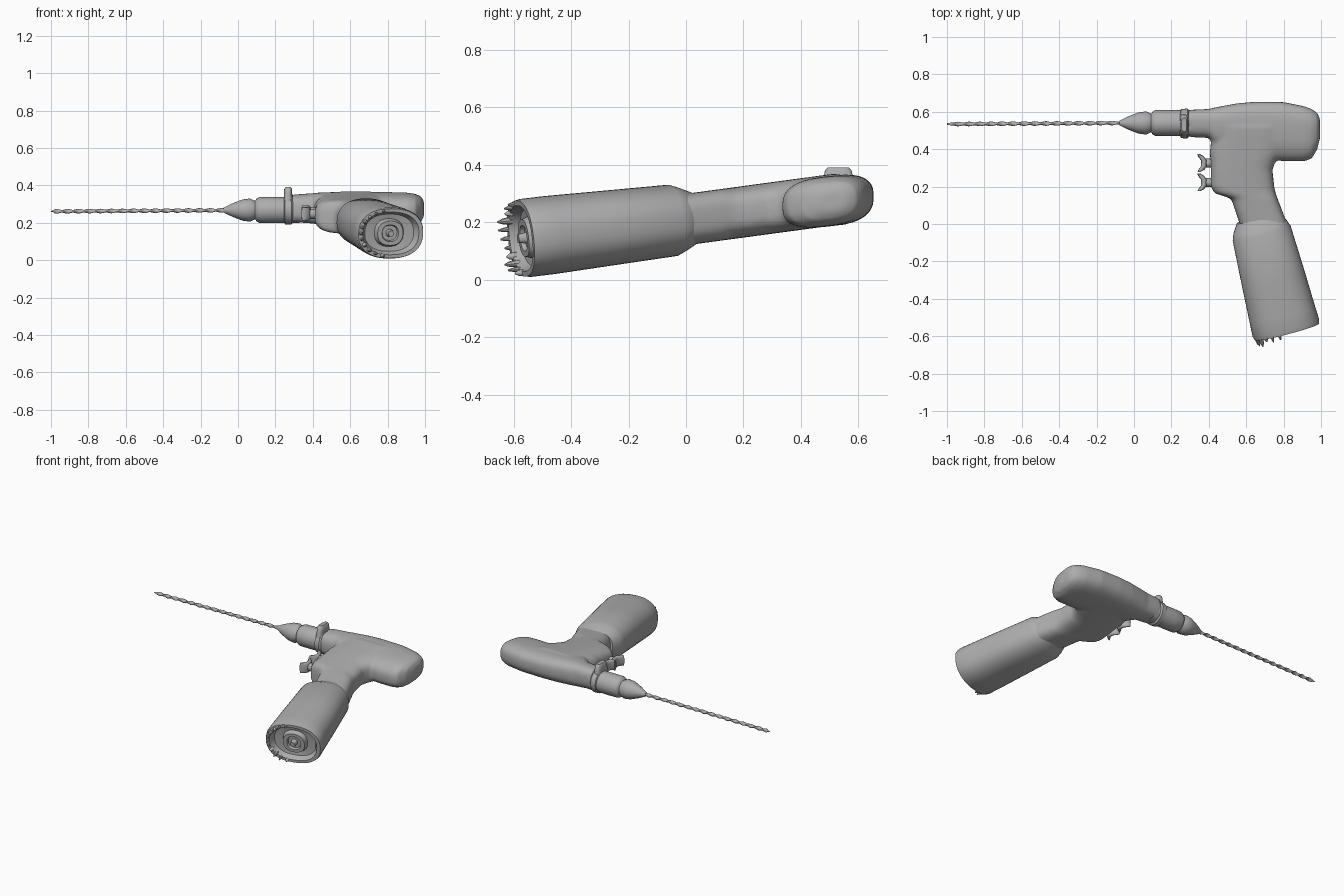
import bpy
import bmesh
import math
import random
from mathutils import Vector

random.seed(4)
if "Cube" in bpy.data.objects:
    bpy.data.objects.remove(bpy.data.objects["Cube"])

grey = bpy.data.materials.new("matte grey")
grey.use_nodes = True
colour = (0.42, 0.42, 0.42, 1)
grey.diffuse_color = colour
grey.node_tree.nodes["Principled BSDF"].inputs["Base Color"].default_value = colour

X, Y, Z = Vector((1, 0, 0)), Vector((0, 1, 0)), Vector((0, 0, 1))


def spower(v, n):
    return math.copysign(abs(v) ** (2 / n), v)


def loft(bm, rings, n=2.0, sides=32):
    """Skin rounded sections, each given as (centre, half axis, half axis)."""
    loops = []
    for c, a, b in rings:
        angles = [2 * math.pi * i / sides for i in range(sides)]
        loops.append([bm.verts.new(Vector(c) + a * spower(math.cos(t), n)
                                   + b * spower(math.sin(t), n)) for t in angles])
    faces = [bm.faces.new(loops[0][::-1]), bm.faces.new(loops[-1])]
    for p, q in zip(loops, loops[1:]):
        for i in range(sides):
            j = (i + 1) % sides
            faces.append(bm.faces.new((p[i], p[j], q[j], q[i])))
    bmesh.ops.recalc_face_normals(bm, faces=faces)


def finish(bm, name, sharp=40):
    mesh = bpy.data.meshes.new(name)
    bm.to_mesh(mesh)
    bm.free()
    mesh.materials.append(grey)
    for p in mesh.polygons:
        p.use_smooth = True
    mesh.set_sharp_from_angle(angle=math.radians(sharp))
    ob = bpy.data.objects.new(name, mesh)
    bpy.context.scene.collection.objects.link(ob)
    return ob


def lathe(name, profile, y, z):
    bm = bmesh.new()
    loft(bm, [((x, y, z), Y * r, Z * r) for x, r in profile])
    return finish(bm, name)


# Housing: barrel along x, grip along y, blended into one shell
housing = bmesh.new()
tilt = Vector((0, 1, 0.11))
barrel = [(0.29, 0.465, 0.61, 0.072), (0.40, 0.46, 0.615, 0.08), (0.44, 0.41, 0.625, 0.085),
          (0.55, 0.38, 0.645, 0.088), (0.65, 0.36, 0.654, 0.088), (0.80, 0.335, 0.652, 0.088),
          (0.91, 0.335, 0.63, 0.086), (0.95, 0.35, 0.615, 0.08), (0.98, 0.40, 0.595, 0.065),
          (0.995, 0.46, 0.56, 0.035)]
loft(housing, [((x, (lo + hi) / 2, 0.273 + 0.11 * ((lo + hi) / 2 - 0.5)),
                tilt * (hi - lo) / 2, Z * h) for x, lo, hi, h in barrel], n=2.7)
grip = [(0.52, 0.42, 0.84), (0.38, 0.405, 0.79), (0.33, 0.41, 0.755), (0.29, 0.41, 0.74),
        (0.20, 0.41, 0.75), (0.165, 0.43, 0.757), (0.135, 0.52, 0.768),
        (0.0, 0.565, 0.82), (-0.12, 0.6, 0.85)]
loft(housing, [(((lo + hi) / 2, y, 0.209 + 0.135 * y), X * (hi - lo) / 2, Z * 0.09)
               for y, lo, hi in grip], n=3.2)
body = finish(housing, "housing_and_grip")
remesh = body.modifiers.new("blend", "REMESH")
remesh.mode = "VOXEL"
remesh.voxel_size = 0.01
remesh.use_smooth_shade = True
soften = body.modifiers.new("soften", "SMOOTH")
soften.iterations = 6

# Battery: slanted rounded case with a recessed base and a central boss
d = Vector((0.25, -0.96, -0.115)).normalized()
w = d.cross(Z).normalized() * -1
u = w.cross(d).normalized()
if u.z < 0:
    u = -u
if w.x < 0:
    w = -w
top, base = Vector((0.68, -0.04, 0.207)), Vector((0.817, -0.575, 0.143))
battery = bmesh.new()
case = [(top - d * 0.075, 0.115, 0.085), (top - d * 0.025, 0.147, 0.11),
        (top + d * 0.01, 0.16, 0.125), (top.lerp(base, 0.5), 0.173, 0.132),
        (base - d * 0.1, 0.18, 0.137), (base - d * 0.02, 0.184, 0.137), (base, 0.178, 0.133),
        (base, 0.155, 0.115), (base - d * 0.035, 0.135, 0.1), (base - d * 0.04, 0.08, 0.075),
        (base - d * 0.01, 0.07, 0.065), (base - d * 0.01, 0.045, 0.045),
        (base - d * 0.025, 0.04, 0.04), (base - d * 0.025, 0.02, 0.02),
        (base + d * 0.01, 0.015, 0.015)]
loft(battery, [(c, w * a, u * b) for c, a, b in case], n=2.35, sides=48)
finish(battery, "battery_case")

# Ragged teeth on the outer side of the battery rim
teeth = bmesh.new()
for i in range(11):
    t = math.radians(105 + 15 * i)
    foot = base + w * 0.166 * math.cos(t) + u * 0.124 * math.sin(t)
    length = random.uniform(0.015, 0.042)
    r = random.uniform(0.009, 0.016)
    loft(teeth, [(foot - d * 0.015, w * r, u * r), (foot + d * length * 0.5, w * r * 0.7, u * r * 0.7),
                 (foot + d * length, w * 0.003, u * 0.003)], sides=8)
finish(teeth, "battery_rim_teeth")

# Chuck, neck and collar in front of the barrel
lathe("chuck", [(-0.078, 0.012), (-0.055, 0.024), (-0.02, 0.04), (0.025, 0.057), (0.065, 0.062),
                (0.085, 0.052), (0.092, 0.05), (0.1, 0.062), (0.115, 0.069), (0.18, 0.07),
                (0.25, 0.069), (0.33, 0.068)], 0.54, 0.268)
lathe("collar", [(0.245, 0.066), (0.252, 0.078), (0.285, 0.08), (0.295, 0.07)], 0.537, 0.27)

# Lock tab on the collar
tab = bmesh.new()
loft(tab, [((0.268, 0.53, z), X * a, Y * b) for z, a, b in
           ((0.31, 0.025, 0.06), (0.355, 0.022, 0.052), (0.38, 0.021, 0.046), (0.39, 0.014, 0.036))],
     n=3)
finish(tab, "lock_tab")

# Two finger triggers: hollowed pads on short stems
for name, y in (("upper_trigger", 0.325), ("lower_trigger", 0.222)):
    bm = bmesh.new()
    pad = [(0.048, 0.347, 0.008), (0.036, 0.358, 0.016), (0.015, 0.374, 0.015),
           (-0.015, 0.374, 0.015), (-0.036, 0.36, 0.016), (-0.046, 0.348, 0.008)]
    loft(bm, [((x, y + dy, 0.225 + 0.1 * y), X * h, Z * 0.036) for dy, x, h in pad], n=2.6, sides=20)
    loft(bm, [((x, y, 0.225 + 0.1 * y), Y * 0.024, Z * 0.026) for x in (0.365, 0.43)], sides=16)
    finish(bm, name)

# Twisted drill bit, slimming toward a point
bit = bmesh.new()
rings = []
steps = 150
for i in range(steps + 1):
    f = i / steps
    t = f * math.pi * 16
    r = 0.0125 if i < steps - 2 else 0.005
    a = (Y * math.cos(t) + Z * math.sin(t)) * r
    b = (Z * math.cos(t) - Y * math.sin(t)) * r * 0.6
    rings.append(((-0.06 - 0.94 * f, 0.54 - 0.006 * f, 0.267 - 0.006 * f), a, b))
loft(bit, rings, sides=12)
finish(bit, "drill_bit", 60)
